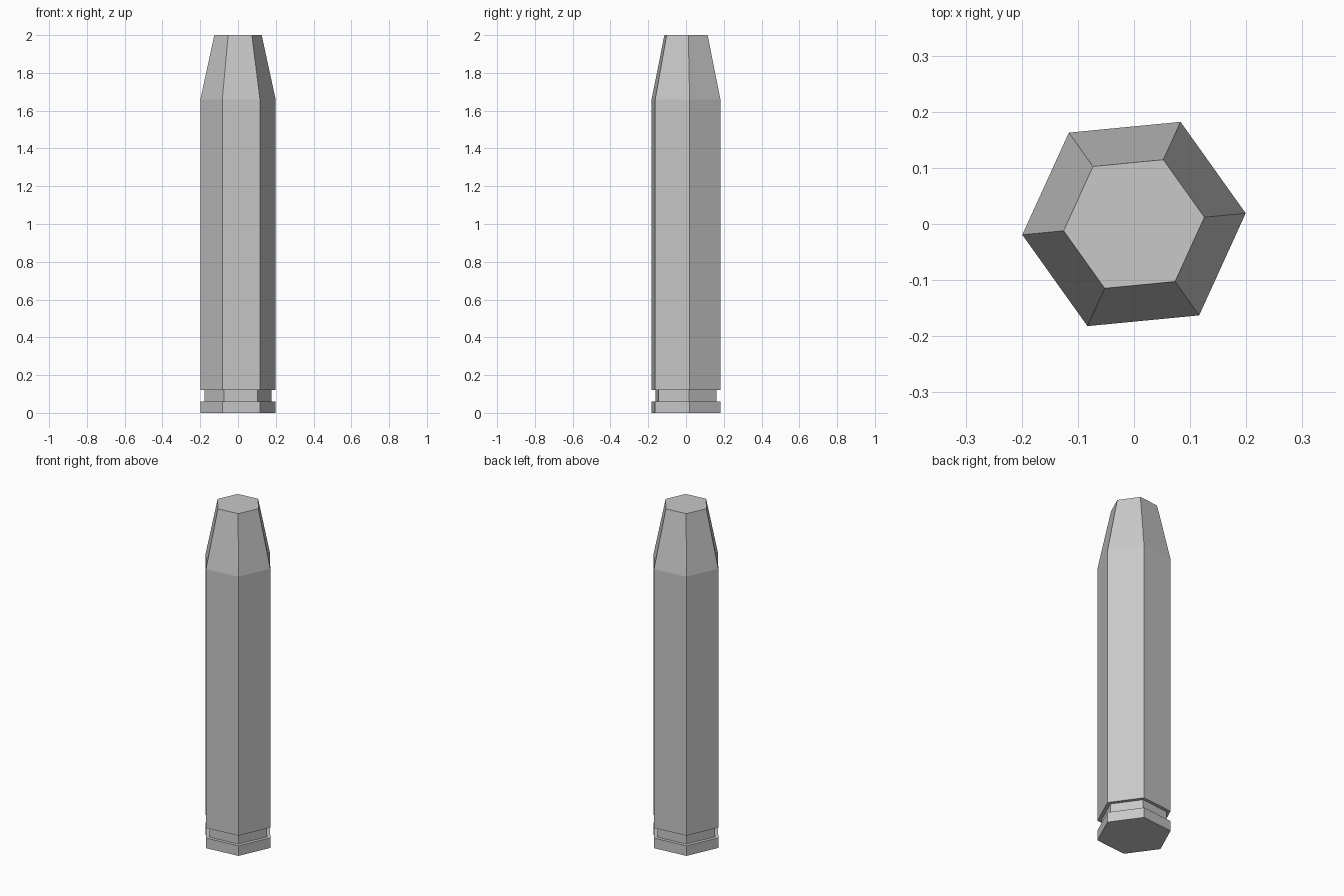
import bpy, bmesh
from math import cos, sin, radians, tau

cube = bpy.data.objects.get("Cube")
if cube:
    bpy.data.objects.remove(cube, do_unlink=True)

SIDES = 6
TWIST = radians(5.5)

# Single plain grey
grey = bpy.data.materials.new("light_grey")
grey.use_nodes = True
colour = (0.58, 0.58, 0.58, 1)
grey.diffuse_color = colour
grey.node_tree.nodes["Principled BSDF"].inputs["Base Color"].default_value = colour


def hex_prism(name, profile):
    """Closed six-sided body from (radius, height) rings, flat shaded."""
    bm = bmesh.new()
    rings = []
    for r, z in profile:
        angles = [TWIST + tau * i / SIDES for i in range(SIDES)]
        rings.append([bm.verts.new((r * cos(a), r * sin(a), z)) for a in angles])
    for low, high in zip(rings, rings[1:]):
        for i in range(SIDES):
            j = (i + 1) % SIDES
            bm.faces.new((low[i], low[j], high[j], high[i]))
    bm.faces.new(reversed(rings[0]))
    bm.faces.new(rings[-1])
    bmesh.ops.recalc_face_normals(bm, faces=bm.faces)
    mesh = bpy.data.meshes.new(name)
    bm.to_mesh(mesh)
    bm.free()
    mesh.materials.append(grey)
    obj = bpy.data.objects.new(name, mesh)
    bpy.context.collection.objects.link(obj)
    return obj


# Base rim, recessed groove, straight body and tapered neck in one shell
hex_prism("casing", [
    (0.2, 0), (0.2, 0.06),
    (0.178, 0.06), (0.178, 0.12),
    (0.2, 0.12), (0.2, 1.66),
    (0.126, 2.0),
])
